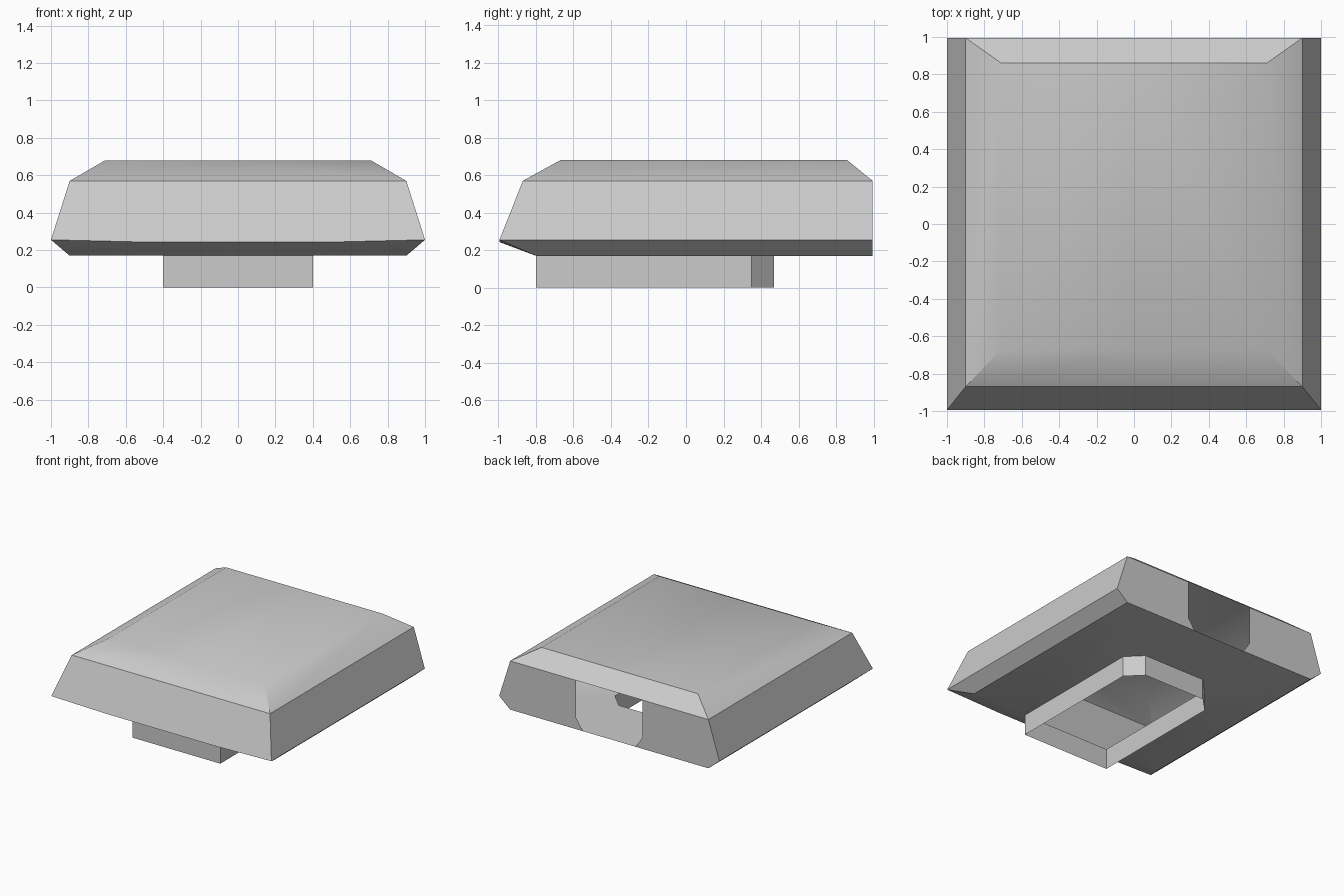
import bpy, bmesh, math
from mathutils import Vector

if "Cube" in bpy.data.objects:
    bpy.data.objects.remove(bpy.data.objects["Cube"])

B = 0.995  # back / front limit in y


def half_shell(name, faces, centre):
    """Open surface from right-half polygons, facing away from centre, mirrored in x."""
    bm = bmesh.new()
    for pts in faces:
        bm.faces.new([bm.verts.new(p) for p in pts])
    bmesh.ops.remove_doubles(bm, verts=bm.verts, dist=1e-4)
    bm.normal_update()
    for f in bm.faces:
        if f.normal.dot(f.calc_center_median() - Vector(centre)) < 0:
            f.normal_flip()
    me = bpy.data.meshes.new(name)
    bm.to_mesh(me)
    bm.free()
    ob = bpy.data.objects.new(name, me)
    bpy.context.collection.objects.link(ob)
    bpy.ops.object.select_all(action='DESELECT')
    ob.select_set(True)
    bpy.context.view_layer.objects.active = ob
    bpy.ops.object.shade_smooth_by_angle(angle=math.radians(31))
    mod = ob.modifiers.new("mirror", 'MIRROR')
    mod.use_clip = True
    return ob


# Corner rings of the body: half width, front y, back y, height
rings = [(0.90, -0.80, B, 0.17), (1.0, -B, B, 0.255),
         (0.90, -0.87, B, 0.57), (0.71, -0.67, 0.86, 0.68)]
f = [(x, y0, z) for x, y0, y1, z in rings]
b = [(x, y1, z) for x, y0, y1, z in rings]


def mid(p):
    return (0, p[1], p[2])


# Socket outline under the floor, front to back
outline = [(0, -0.80), (0.40, -0.80), (0.40, 0.35), (0.28, 0.47), (0, 0.47)]
rim = [(x, y, 0.17) for x, y in outline]

# Front lip dips slightly in the middle
lip = [(0.5, -B, 0.243), (0, -B, 0.243)]

body = [[f[i], b[i], b[i + 1], f[i + 1]] for i in range(3)]      # side bands
body += [
    [f[0], f[1], *lip, rim[0], rim[1]],                          # front underside
    [f[1], f[2], mid(f[2]), lip[1], lip[0]],                     # front wall
    [f[2], f[3], mid(f[3]), mid(f[2])],                          # front bevel
    [b[2], b[3], mid(b[3]), mid(b[2])],                          # back bevel
    [f[3], b[3], mid(b[3]), mid(f[3])],                          # top
    # back wall beside the opening
    [b[0], b[1], b[2], (0.30, B, 0.57), (0.30, B, 0.26), (0.24, B, 0.17)],
    # floor around the socket
    [f[0], b[0], (0.24, B, 0.17), (0, B, 0.17), *rim[:0:-1]],
]
half_shell("body_shell", body, (0, 0, 0.4))

# Open socket below the body
walls = [[(*p, 0), (*q, 0), (*q, 0.17), (*p, 0.17)]
         for p, q in zip(outline, outline[1:])]
half_shell("socket", walls, (0, -0.2, 0.08))
